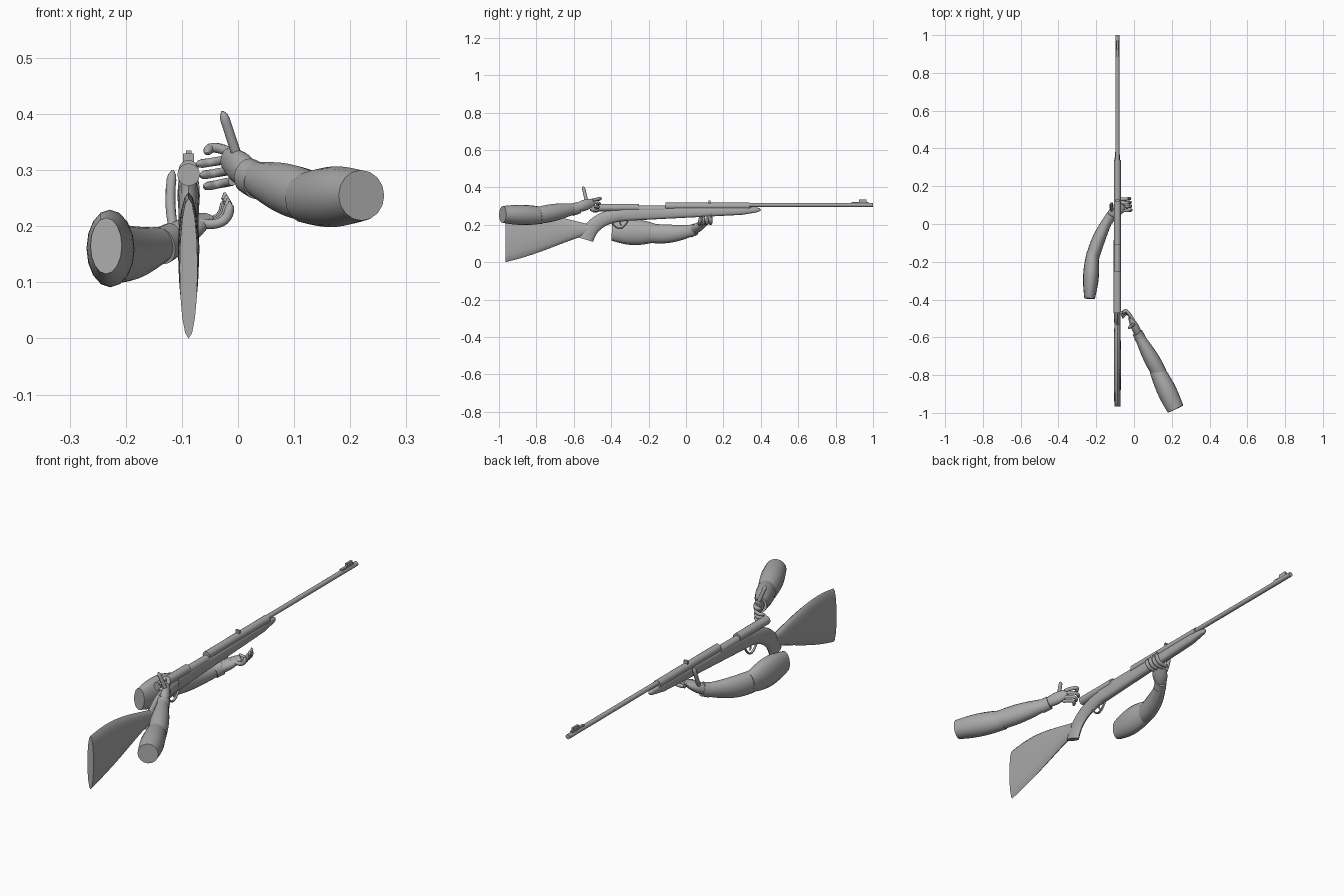
import bpy, bmesh, math
from mathutils import Vector

cube = bpy.data.objects.get("Cube")
if cube:
    bpy.data.objects.remove(cube, do_unlink=True)

grey = bpy.data.materials.new("plain_grey")
grey.use_nodes = True
colour = (0.4, 0.4, 0.4, 1)
grey.diffuse_color = colour
grey.node_tree.nodes["Principled BSDF"].inputs["Base Color"].default_value = colour

STEPS = 12
UP = Vector((0, 0, 1))
STRAIGHT = (0, 0, 0)
parts = []


def on_gun(y, z):
    """Point on the centre plane of the rifle."""
    return Vector((-.088, y, z))


def finish(name, bm):
    bmesh.ops.recalc_face_normals(bm, faces=bm.faces)
    mesh = bpy.data.meshes.new(name)
    bm.to_mesh(mesh)
    bm.free()
    mesh.materials.append(grey)
    part = bpy.data.objects.new(name, mesh)
    bpy.context.collection.objects.link(part)
    parts.append(part)


def tube(name, start, end, size, end_size, bulge=0, bend=STRAIGHT,
         sides=16, power=1, upright=False, round_tip=False):
    """Loft ellipses (half width, half height) along a bent path, swollen midway."""
    start, end, bend = Vector(start), Vector(end), Vector(bend)
    size, end_size = Vector(size), Vector(end_size)
    bm = bmesh.new()
    loops = []
    for step in range(STEPS + 1):
        s = step / STEPS
        centre = start.lerp(end, s) + bend * (4 * s * (1 - s))
        tangent = (end - start + bend * (4 - 8 * s)).normalized()
        side = tangent.cross(UP).normalized()
        rise = UP if upright else side.cross(tangent)
        swell = 1 + bulge * math.sin(math.pi * s)
        if round_tip:
            swell *= math.sqrt(max(.05, 1 - max(0, 5 * s - 4) ** 2))
        width, height = size.lerp(end_size, s) * swell
        loop = []
        for k in range(sides):
            angle = math.tau * k / sides
            c, d = math.cos(angle), math.sin(angle)
            c = math.copysign(abs(c) ** power, c)
            d = math.copysign(abs(d) ** power, d)
            loop.append(bm.verts.new(centre + side * width * c + rise * height * d))
        loops.append(loop)
    for near, far in zip(loops, loops[1:]):
        for k in range(sides):
            n = (k + 1) % sides
            bm.faces.new((near[k], near[n], far[n], far[k]))
    bm.faces.new(loops[0])
    bm.faces.new(loops[-1])
    finish(name, bm)


def rod(name, rear, front, z, radius):
    """Straight round metal part along the rifle."""
    size = (radius, radius)
    tube(name, on_gun(rear, z), on_gun(front, z), size, size)


def finger(name, root, tip, bend, radius=.009):
    """Curled finger with a rounded tip."""
    size = (radius, radius)
    tube(name, root, tip, size, size, bend=bend, sides=10, round_tip=True)


def block(name, y, z, width, length, height):
    """Small box sitting on the barrel."""
    bm = bmesh.new()
    bmesh.ops.create_cube(bm, size=1)
    bmesh.ops.scale(bm, vec=(width, length, height), verts=bm.verts)
    bmesh.ops.translate(bm, vec=on_gun(y, z), verts=bm.verts)
    finish(name, bm)


# Rifle: wooden parts
tube("butt_stock", on_gun(-.965, .125), on_gun(-.53, .175), (.016, .125), (.016, .03),
     bulge=.2, bend=(0, 0, .01), upright=True)
tube("grip", on_gun(-.535, .12), on_gun(-.32, .255), (.016, .04), (.02, .035),
     bend=(0, -.035, .03))
tube("fore_stock", on_gun(-.34, .255), on_gun(.3, .275), (.02, .035), (.018, .022),
     power=.7, upright=True)
tube("fore_stock_tip", on_gun(.3, .275), on_gun(.4, .28), (.018, .022), (.01, .01),
     power=.7, upright=True, round_tip=True)

# Rifle: metal parts
rod("receiver", -.47, -.25, .292, .02)
rod("breech", -.25, -.11, .284, .018)
rod("barrel_sleeve", -.11, .34, .3, .018)
rod("barrel", .3, 1, .306, .011)
block("rear_sight", .125, .32, .02, .01, .02)
block("front_sight_base", .93, .315, .012, .09, .014)
block("front_sight", .945, .325, .01, .04, .02)
tube("trigger_guard", on_gun(-.4, .22), on_gun(-.31, .22), (.006, .004), (.006, .004),
     bend=(0, 0, -.04), sides=8)
finger("trigger", on_gun(-.35, .225), on_gun(-.345, .195), (0, -.005, 0), .004)

# Arm at the butt, on the left
tube("left_upper_arm", (.22, -.98, .255), (.12, -.77, .25), (.045, .045), (.04, .045),
     bulge=.2)
tube("left_forearm", (.135, -.79, .25), (.03, -.6, .285), (.04, .045), (.026, .03),
     bulge=.2)
tube("left_cuff", (.036, -.61, .28), (.018, -.575, .29), (.029, .033), (.028, .032))
tube("left_palm", (.025, -.585, .29), (-.02, -.495, .32), (.018, .022), (.012, .02),
     bulge=.4)
finger("left_thumb", (0, -.53, .32), (-.028, -.55, .405), STRAIGHT)
finger("left_index_finger", (-.01, -.5, .33), (-.055, -.48, .33), (-.01, .03, .01))
for i, label in enumerate(("middle", "ring", "little")):
    root = Vector((-.01, -.51, .32)) - UP * (.02 * i)
    tip = root + Vector((.007 * i - .065, .03 - .01 * i, -.01))
    finger("left_" + label + "_finger", root, tip, (0, .03, 0), .008)

# Arm under the fore stock, on the right
tube("right_upper_arm", (-.235, -.395, .165), (-.22, -.15, .155), (.028, .05),
     (.03, .045), bulge=.45)
tube("right_forearm", (-.225, -.2, .155), (-.13, .035, .17), (.034, .05), (.024, .03),
     bulge=.2, bend=(-.01, 0, -.01))
tube("right_cuff", (-.136, .02, .165), (-.118, .05, .175), (.028, .034), (.026, .032))
tube("right_palm", (-.125, .04, .17), (-.06, .105, .215), (.024, .022), (.024, .01),
     bulge=.4)
finger("right_thumb", (-.115, .07, .195), (-.116, .11, .3), (-.005, .005, 0))
for i, label in enumerate(("little", "ring", "middle", "index")):
    root = Vector((-.085, .07 + .02 * i, .21))
    tip = root + Vector((.07 - .003 * i, .005, .035 + .005 * i))
    finger("right_" + label + "_finger", root, tip, (.02, 0, -.02))

# Smooth shading with sharp edges kept
bpy.ops.object.select_all(action="DESELECT")
for part in parts:
    part.select_set(True)
bpy.context.view_layer.objects.active = parts[0]
bpy.ops.object.shade_smooth_by_angle(angle=math.radians(40))
